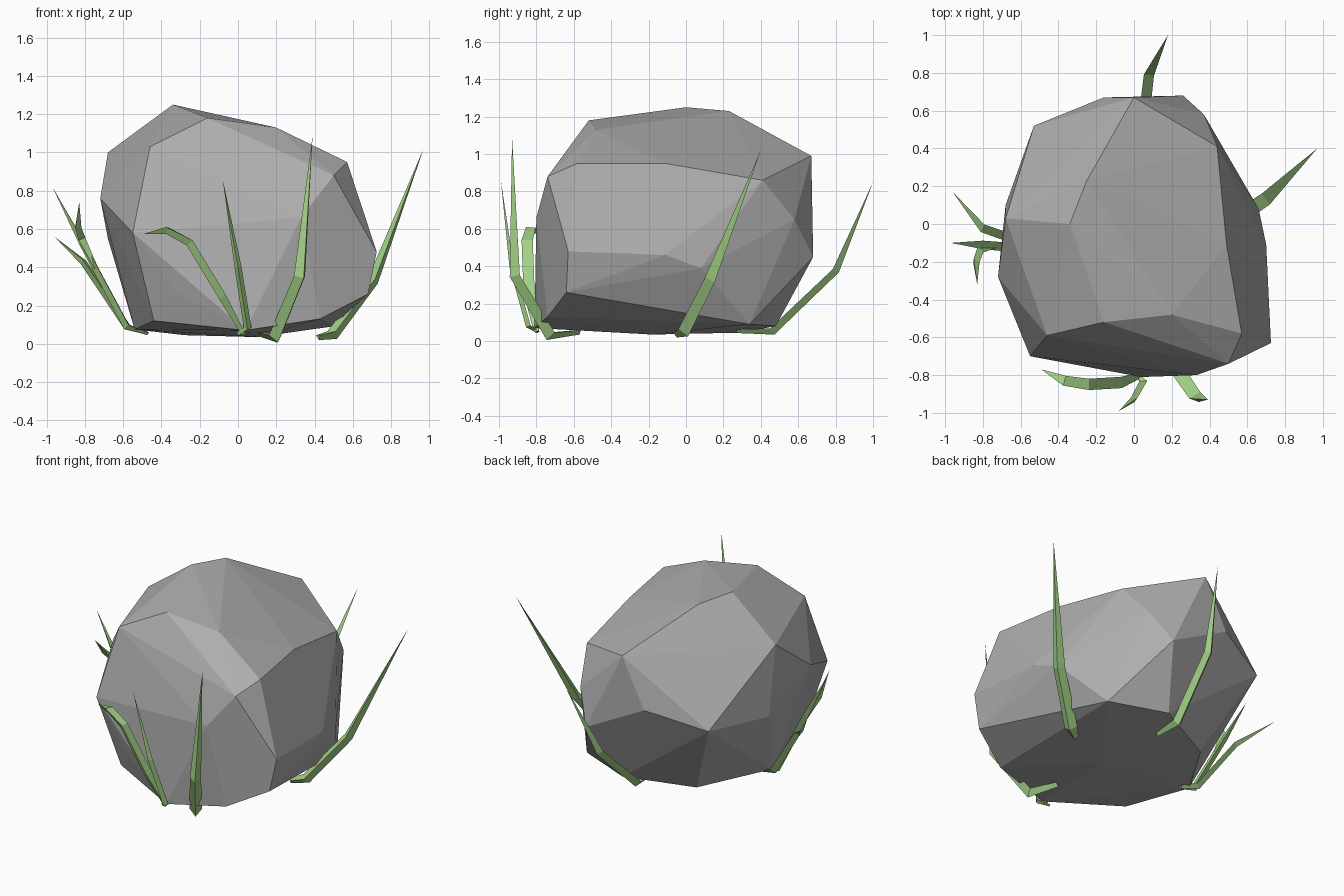
import bpy, bmesh
from mathutils import Vector

if "Cube" in bpy.data.objects:
    bpy.data.objects.remove(bpy.data.objects["Cube"])


def make_mat(name, color):
    mat = bpy.data.materials.new(name)
    mat.diffuse_color = (*color, 1)
    mat.use_nodes = True
    mat.node_tree.nodes["Principled BSDF"].inputs["Base Color"].default_value = mat.diffuse_color
    return mat


green = make_mat("grass_green", (0.38, 0.66, 0.25))
stone = make_mat("stone_grey", (0.42, 0.42, 0.42))


def make_object(name, bm, mat):
    bmesh.ops.recalc_face_normals(bm, faces=bm.faces)
    me = bpy.data.meshes.new(name)
    bm.to_mesh(me)
    bm.free()
    ob = bpy.data.objects.new(name, me)
    bpy.context.collection.objects.link(ob)
    me.materials.append(mat)


# Boulder: convex hull of its main corners
corners = [
    # crown
    (-.34, 0, 1.25), (-.25, .23, 1.23), (0, .67, .99), (-.16, -.52, 1.18),
    (.2, -.48, 1.13), (.57, -.58, .95), (-.46, -.59, 1.03), (-.68, .03, 1.0),
    # right side
    (.49, -.11, .95), (.44, .41, .86), (.725, -.63, .48), (.70, -.11, .46),
    (.66, .08, .39), (.37, .58, .65), (.26, .68, .45), (.68, -.64, .26),
    # front
    (.50, -.74, .88), (.33, -.80, .66), (-.55, -.70, .58), (.04, -.81, .07),
    (.43, -.74, .13), (-.44, -.60, .12), (-.32, -.71, .27),
    # left and back
    (-.72, -.28, .76), (-.68, .1, .55), (-.53, .52, .57), (-.16, .67, .67),
    # underside
    (-.54, -.13, .075), (-.28, .29, .045), (.13, .48, .08), (.49, .34, .09),
    (.1, -.18, .035),
]
bm = bmesh.new()
for c in corners:
    bm.verts.new(c)
bmesh.ops.convex_hull(bm, input=bm.verts)
loose = [v for v in bm.verts if not v.link_faces]
bmesh.ops.delete(bm, geom=loose, context='VERTS')
make_object("boulder", bm, stone)


# Grass blade: three-sided tapering tube, ridge facing outwards, ending in a point
def blade(name, path, width):
    pts = [Vector(p) for p in path]
    out = pts[-2] - pts[0]
    out.z = 0
    out.normalize()
    across = Vector((-out.y, out.x, 0))
    bm = bmesh.new()
    rings = []
    n = len(pts)
    for i, p in enumerate(pts[:-1]):
        t = (pts[i + 1] - pts[max(i - 1, 0)]).normalized()
        side = (across - t * t.dot(across)).normalized()
        ridge = side.cross(t).normalized()
        w = width * (.5 if i == 0 else 1 if i < n - 2 else .9)
        rings.append([bm.verts.new(p + q) for q in
                      (side * w / 2 - ridge * w * .25,
                       -side * w / 2 - ridge * w * .25,
                       ridge * w * .4)])
    for a, b in zip(rings, rings[1:]):
        for k in range(3):
            j = (k + 1) % 3
            bm.faces.new((a[k], a[j], b[j], b[k]))
    tip = bm.verts.new(pts[-1])
    for k in range(3):
        bm.faces.new((rings[-1][k], rings[-1][(k + 1) % 3], tip))
    bm.faces.new(rings[0])
    make_object(name, bm, green)


blade("grass_back", [(.04, .27, .055), (.04, .46, .055), (.08, .80, .38),
                     (.18, 1, .85)], .06)
blade("grass_right", [(.42, -.05, .035), (.50, 0, .05), (.71, .14, .33),
                      (.97, .40, 1.02)], .08)
blade("grass_front_right", [(.12, -.57, .05), (.20, -.73, .03), (.33, -.92, .35),
                            (.39, -.93, 1.09)], .075)
blade("grass_front_bent", [(.03, -.80, .05), (-.08, -.84, .25), (-.25, -.85, .53),
                           (-.37, -.83, .595), (-.49, -.77, .575)], .06)
blade("grass_front_thin", [(0, -.79, .05), (.05, -.84, .08), (0, -.93, .40),
                           (-.08, -.99, .86)], .04)
blade("grass_left_tall", [(-.47, -.13, .055), (-.58, -.13, .09), (-.81, -.11, .52),
                          (-.97, -.10, .82)], .05)
blade("grass_left_low", [(-.47, -.12, .055), (-.58, -.10, .09), (-.81, -.02, .43),
                         (-.96, .17, .56)], .05)
blade("grass_left_short", [(-.74, -.12, .39), (-.82, -.14, .55), (-.84, -.20, .61),
                           (-.83, -.32, .74)], .045)
